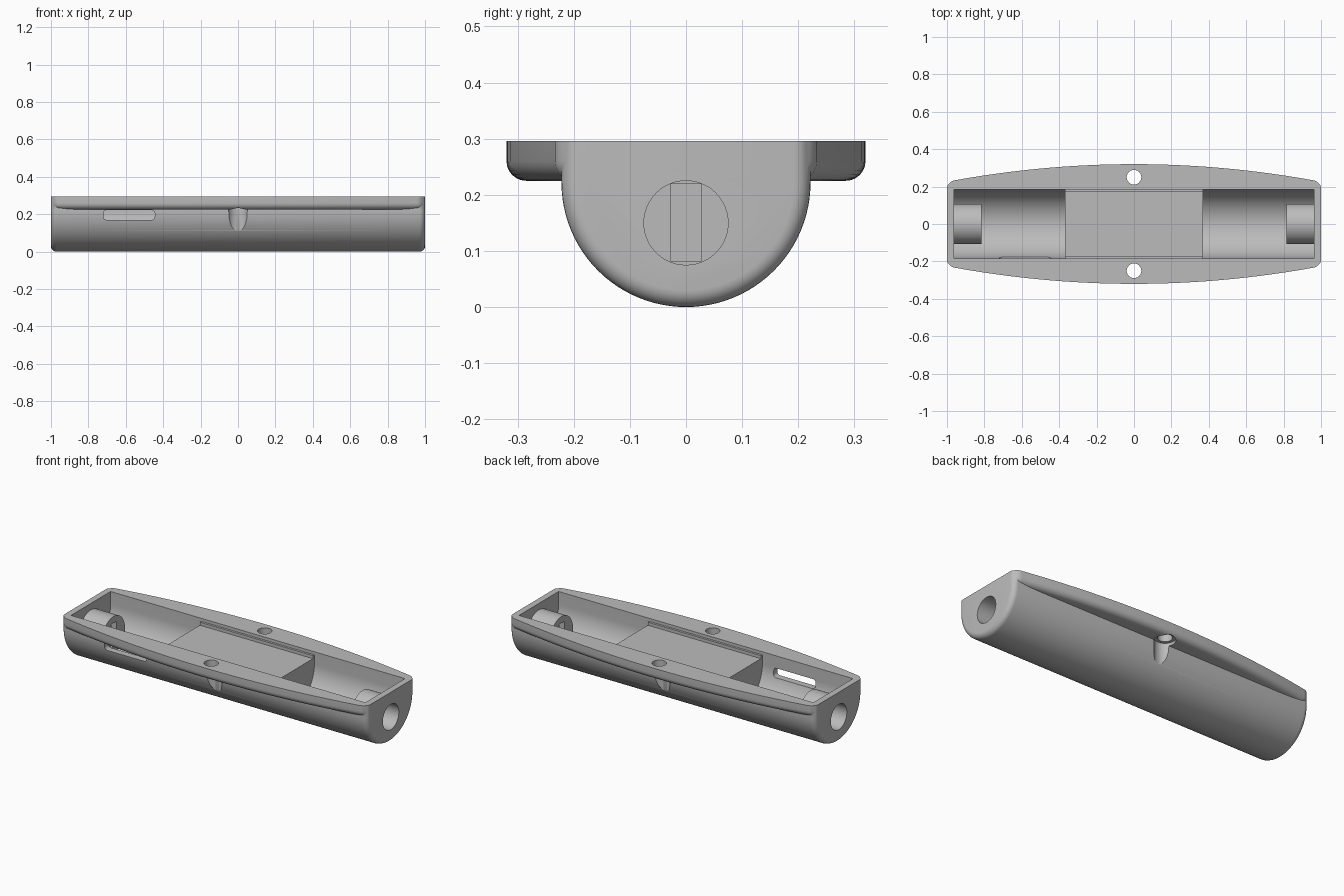
import bpy, bmesh
from math import sin, cos, pi, radians

if "Cube" in bpy.data.objects:
    bpy.data.objects.remove(bpy.data.objects["Cube"], do_unlink=True)

TOP = 0.296       # rim height
ROUND_Z = 0.222   # axis of the half-round hull
OPEN = 0.4        # cutters run past the rim

grey = bpy.data.materials.new("plain grey")
grey.use_nodes = True
colour = (0.5, 0.5, 0.5, 1)
grey.diffuse_color = colour
grey.node_tree.nodes["Principled BSDF"].inputs["Base Color"].default_value = colour


def finish(name, bm):
    bmesh.ops.recalc_face_normals(bm, faces=bm.faces[:])
    mesh = bpy.data.meshes.new(name)
    bm.to_mesh(mesh)
    bm.free()
    mesh.materials.append(grey)
    obj = bpy.data.objects.new(name, mesh)
    bpy.context.collection.objects.link(obj)
    return obj


def loft(name, rings):
    bm = bmesh.new()
    loops = [[bm.verts.new(p) for p in ring] for ring in rings]
    n = len(loops[0])
    for a, b in zip(loops, loops[1:]):
        for i in range(n):
            j = (i + 1) % n
            bm.faces.new((a[i], a[j], b[j], b[i]))
    bm.faces.new(loops[0])
    bm.faces.new(loops[-1])
    return finish(name, bm)


def prism(name, axis, outline, lo, hi):
    place = {"X": lambda u, v, t: (t, u, v),
             "Y": lambda u, v, t: (u, t, v),
             "Z": lambda u, v, t: (u, v, t)}[axis]
    return loft(name, [[place(u, v, t) for u, v in outline] for t in (lo, hi)])


def circle(u, v, r, n=48):
    return [(u + r * cos(2 * pi * i / n), v + r * sin(2 * pi * i / n)) for i in range(n)]


def rect(u0, u1, v0, v1, r=0.0):
    if not r:
        return [(u0, v0), (u1, v0), (u1, v1), (u0, v1)]
    corners = [(u1 - r, v1 - r), (u0 + r, v1 - r), (u0 + r, v0 + r), (u1 - r, v0 + r)]
    return [(u + r * cos(pi / 2 * (k + i / 6)), v + r * sin(pi / 2 * (k + i / 6)))
            for k, (u, v) in enumerate(corners) for i in range(7)]


def trough(r, n=48):
    # half-round bottom with straight sides
    arc = [(-r * cos(pi * i / n), ROUND_Z - r * sin(pi * i / n)) for i in range(n + 1)]
    return arc + [(r, OPEN), (-r, OPEN)]


def combine(target, tool, operation):
    mod = target.modifiers.new(operation.lower(), "BOOLEAN")
    mod.operation, mod.solver, mod.object = operation, "EXACT", tool
    bpy.ops.object.select_all(action="DESELECT")
    target.select_set(True)
    bpy.context.view_layer.objects.active = target
    bpy.ops.object.modifier_apply(modifier=mod.name)
    bpy.data.objects.remove(tool, do_unlink=True)


# half-round hull with softened ends
soft = 0.03
steps = [pi / 2 * i / 6 for i in range(7)]
ends = [(1 - soft + soft * sin(t), soft * (1 - cos(t))) for t in steps]
stations = [(-x, d) for x, d in reversed(ends)] + ends
hull = loft("housing", [[(x, y, z) for y, z in trough(0.222 - d)] for x, d in stations])

# bowed flange: shallow arcs on the long sides, rounded corners
bow = [(0.95 * i / 20, 0.32 - 0.085 * (i / 20) ** 2) for i in range(21)]
corner = [(0.95 + 0.0495 * sin(t), 0.185 + 0.05 * cos(t)) for t in steps[1:]]
quarter = bow + corner
half = quarter + [(x, -y) for x, y in reversed(quarter)]
outline = half + [(-x, y) for x, y in reversed(half) if x > 0]
flange = prism("flange", "Z", outline, 0.225, OPEN - 0.02)
bm = bmesh.new()
bm.from_mesh(flange.data)
rim = [e for e in bm.edges if all(v.co.z < 0.23 for v in e.verts)]
bmesh.ops.bevel(bm, geom=rim, offset=0.035, segments=6, profile=0.5, affect="EDGES")
bm.to_mesh(flange.data)
bm.free()
combine(hull, flange, "UNION")


def cut(axis, shape, lo, hi):
    combine(hull, prism("cutter", axis, shape, lo, hi), "DIFFERENCE")


# level rim
cut("Z", rect(-2, 2, -1, 1), TOP, 1)

# end compartments, leaving a solid block in the middle
for s in (-1, 1):
    cut("X", trough(0.185), *sorted((s * 0.37, s * 0.963)))

# stepped shallow tray over the middle block
cut("Z", rect(-0.38, 0.38, -0.185, 0.185), 0.278, OPEN)
cut("Z", rect(-0.38, 0.38, -0.172, 0.172), 0.26, OPEN)

# end sockets: tube, blind bore and narrow slit
for s in (-1, 1):
    combine(hull, prism("socket", "X", circle(0, 0.15, 0.108),
                        *sorted((s * 0.815, s * 0.98))), "UNION")
    cut("X", circle(0, 0.15, 0.075), *sorted((s * 0.85, s * 1.1)))
    cut("X", rect(-0.027, 0.027, 0.081, 0.219), *sorted((s * 0.78, s * 0.87)))

# screw holes with counterbores grooving the hull
for s in (-1, 1):
    cut("Z", circle(0, s * 0.25, 0.057), -0.1, 0.242)
    cut("Z", circle(0, s * 0.25, 0.039), 0.2, OPEN)

# switch window in the front wall
cut("Y", rect(-0.72, -0.445, 0.17, 0.223, 0.018), -0.4, -0.1)

bpy.ops.object.select_all(action="DESELECT")
hull.select_set(True)
bpy.context.view_layer.objects.active = hull
bpy.ops.object.shade_smooth_by_angle(angle=radians(30))
